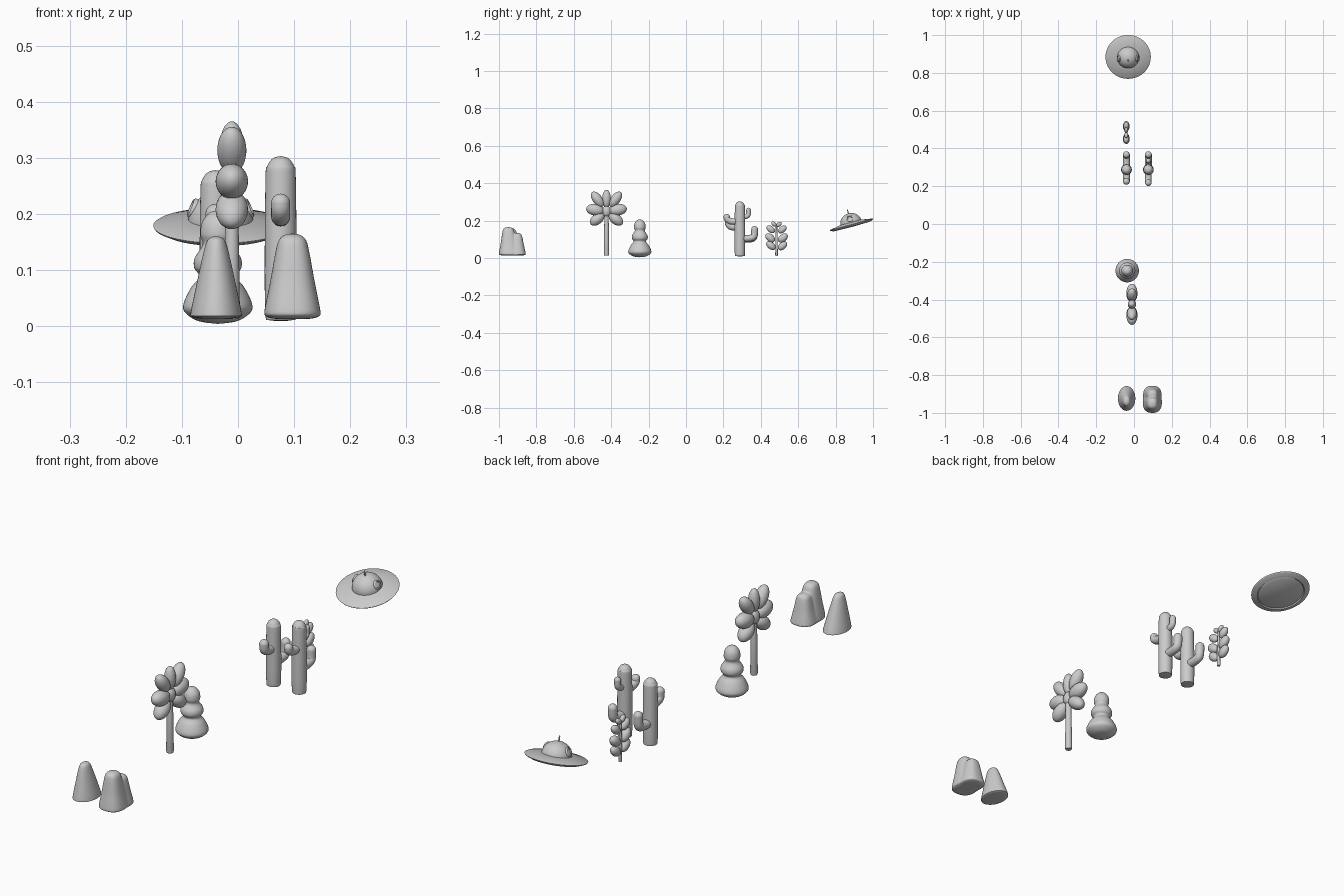
import bpy, bmesh, math
from mathutils import Vector, Matrix

if "Cube" in bpy.data.objects:
    bpy.data.objects.remove(bpy.data.objects["Cube"])


def finish(name, bm, angle=50):
    bmesh.ops.recalc_face_normals(bm, faces=bm.faces)
    me = bpy.data.meshes.new(name)
    bm.to_mesh(me)
    bm.free()
    ob = bpy.data.objects.new(name, me)
    bpy.context.collection.objects.link(ob)
    bpy.ops.object.select_all(action='DESELECT')
    ob.select_set(True)
    bpy.context.view_layer.objects.active = ob
    bpy.ops.object.shade_smooth_by_angle(angle=math.radians(angle))
    return ob


def smooth_profile(pts, steps=5):
    """Catmull-Rom through a few points."""
    v = [Vector(p) for p in pts]
    v = [v[0]] + v + [v[-1]]
    out = []
    for i in range(1, len(v) - 2):
        a, b, c, d = v[i - 1:i + 3]
        for k in range(steps):
            t = k / steps
            out.append(0.5 * (2 * b + (c - a) * t + (2 * a - 5 * b + 4 * c - d) * t * t
                              + (3 * b - a - 3 * c + d) * t ** 3))
    return out + [v[-1]]


def lathe(bm, prof, mat, seg=40, sx=1, sy=1, power=1, lean=0):
    """Closed turned shape; power < 1 squares the outline, lean shears it along y."""
    rings = []
    sq = lambda c: math.copysign(abs(c) ** power, c)
    for r, z in prof:
        rings.append([bm.verts.new(mat @ Vector((
            max(r, 0.0002) * sx * sq(math.cos(2 * math.pi * i / seg)),
            max(r, 0.0002) * sy * sq(math.sin(2 * math.pi * i / seg)) + lean * z, z))) for i in range(seg)])
    for a, b in zip(rings, rings[1:]):
        for i in range(seg):
            j = (i + 1) % seg
            bm.faces.new((a[i], a[j], b[j], b[i]))
    bm.faces.new(rings[0])
    bm.faces.new(rings[-1])


def blob(bm, c, size, angle=0):
    """Ellipsoid turned in the yz plane; angle measured from z towards +y."""
    m = Matrix.Translation(c) @ Matrix.Rotation(-angle, 4, 'X') @ Matrix.Diagonal((*size, 1))
    bmesh.ops.create_uvsphere(bm, u_segments=24, v_segments=16, radius=1, matrix=m)


def tube(bm, pts, r, seg=20):
    """Round-ended tube along a path in the yz plane."""
    p = smooth_profile(pts, 6)
    rings = []
    for i, q in enumerate(p):
        t = (p[min(i + 1, len(p) - 1)] - p[max(i - 1, 0)]).normalized()
        n = Vector((1, 0, 0)).cross(t)
        rings.append([bm.verts.new(q + r * (math.cos(a) * Vector((1, 0, 0)) + math.sin(a) * n))
                      for a in (2 * math.pi * k / seg for k in range(seg))])
    for a, b in zip(rings, rings[1:]):
        for i in range(seg):
            j = (i + 1) % seg
            bm.faces.new((a[i], a[j], b[j], b[i]))
    blob(bm, p[-1], (r, r, r))


T = Matrix.Translation

# Rock mounds: one single cone, one with a second lower peak
bm = bmesh.new()
cone = smooth_profile([(0.03, 0), (0.044, 0.003), (0.045, 0.012), (0.034, 0.065), (0.023, 0.115),
                       (0.016, 0.138), (0.007, 0.145), (0, 0.146)])
lathe(bm, cone, T((-0.039, -0.923, 0.014)), sy=1.42, lean=-0.1)
finish("rock_single", bm)

bm = bmesh.new()
peak = smooth_profile([(0.034, 0), (0.048, 0.005), (0.05, 0.014), (0.039, 0.07), (0.03, 0.12),
                       (0.024, 0.141), (0.013, 0.15), (0, 0.152)])
lathe(bm, peak, T((0.097, -0.943, 0.013)), sy=1.12, power=0.8, lean=-0.05)
side = [(r, z * 0.8) for r, z in peak]
lathe(bm, side, T((0.097, -0.908, 0.013)), sx=0.97, sy=1.02, power=0.8, lean=0.03)
ob = finish("rock_double", bm)
rm = ob.modifiers.new("merge", 'REMESH')
rm.mode, rm.voxel_size, rm.use_smooth_shade = 'VOXEL', 0.003, True
ob.modifiers.new("soften", 'SMOOTH').iterations = 6

# Palm: trunk and a fan of leaf blobs
px, py = -0.011, -0.425
bm = bmesh.new()
lathe(bm, [(0.0125, 0.013), (0.0145, 0.02), (0.0125, 0.15), (0.011, 0.26)], T((px, py, 0)), seg=24)
finish("palm_trunk", bm)
bm = bmesh.new()
blob(bm, (px, py, 0.25), (0.02, 0.024, 0.03))
blob(bm, (px, py, 0.317), (0.022, 0.023, 0.048))
for s in (-1, 1):
    for deg, dist, ln, w, th in ((36, 0.082, 0.048, 0.026, 0.026), (80, 0.062, 0.048, 0.031, 0.029),
                                 (128, 0.064, 0.044, 0.028, 0.029)):
        a = s * math.radians(deg)
        blob(bm, (px, py + dist * math.sin(a), 0.247 + dist * math.cos(a)), (th, w, ln), a)
finish("palm_leaves", bm)

# Tiered bush
bm = bmesh.new()
bush = smooth_profile([(0, 0.004), (0.035, 0.009), (0.058, 0.024), (0.061, 0.04), (0.048, 0.068),
                       (0.033, 0.088), (0.042, 0.104), (0.041, 0.122), (0.027, 0.145),
                       (0.031, 0.163), (0.028, 0.185), (0.015, 0.202), (0, 0.206)])
lathe(bm, bush, T((-0.036, -0.247, 0)), seg=48)
finish("tiered_bush", bm)

# Two cacti with upturned arms: (side, reach, elbow z, tip z, radius)
cy = 0.288
for name, x, top, arms in (
        ("tall_cactus", 0.076, 0.303, ((-1, 0.07, 0.195, 0.219, 0.017), (1, 0.079, 0.105, 0.153, 0.018),
                                       (1, 0.047, 0.22, 0.256, 0.013))),
        ("short_cactus", -0.04, 0.278, ((-1, 0.062, 0.165, 0.2, 0.018), (1, 0.079, 0.1, 0.153, 0.018)))):
    bm = bmesh.new()
    body = smooth_profile([(0, 0.009), (0.022, 0.011), (0.027, 0.02), (0.0285, 0.1), (0.027, top - 0.04),
                           (0.024, top - 0.018), (0.014, top - 0.004), (0, top)])
    lathe(bm, body, T((x, cy, 0)), seg=32)
    for s, reach, ez, tz, r in arms:
        tube(bm, [(x, cy, ez), (x, cy + s * reach * 0.65, ez + 0.001),
                  (x, cy + s * reach * 0.95, ez + 0.012), (x, cy + s * reach, tz)], r)
    finish(name, bm)

# Small leafy plant
lx, ly = -0.041, 0.484
bm = bmesh.new()
lathe(bm, [(0.006, 0.012), (0.007, 0.016), (0.005, 0.16), (0.004, 0.18)], T((lx, ly, 0)), seg=16)
finish("plant_stem", bm)
bm = bmesh.new()
for s, dy, z, ln, w in ((1, 0.032, 0.065, 0.029, 0.019), (-1, 0.03, 0.067, 0.029, 0.019),
                        (1, 0.034, 0.107, 0.03, 0.02), (-1, 0.034, 0.108, 0.03, 0.02),
                        (1, 0.031, 0.153, 0.026, 0.017), (-1, 0.031, 0.154, 0.026, 0.017),
                        (1, 0.013, 0.18, 0.017, 0.011), (-1, 0.014, 0.182, 0.016, 0.011)):
    blob(bm, (lx, ly + s * dy, z), (w * 0.9, w, ln), s * math.radians(50))
finish("plant_leaves", bm)

# Tilted flying saucer: disc with recessed underside, dome, portholes, antenna
M = T((-0.031, 0.885, 0.177)) @ Matrix.Rotation(math.radians(15), 4, 'X')
bm = bmesh.new()
lathe(bm, [(0, -0.011), (0.085, -0.009), (0.093, -0.005), (0.097, -0.009), (0.103, -0.008), (0.118, -0.001),
           (0.12, 0.002), (0.117, 0.004), (0.06, 0.014), (0, 0.016)], M, seg=64)
finish("saucer_disc", bm, 30)
bm = bmesh.new()
lathe(bm, [(0.058 * math.cos(t * math.pi / 28), 0.01 + 0.054 * math.sin(t * math.pi / 28)) for t in range(15)],
      M, seg=40)
finish("saucer_dome", bm)
for s, name in ((1, "right_porthole"), (-1, "left_porthole")):
    bm = bmesh.new()
    lathe(bm, [(0.011, -0.008), (0.018, -0.008), (0.018, 0.003), (0.016, 0.005), (0.013, 0.005),
               (0.011, 0.001), (0, 0.001)],
          M @ T((s * 0.049, 0, 0.034)) @ Matrix.Rotation(s * math.radians(66), 4, 'Y'), seg=28)
    finish(name, bm)
bm = bmesh.new()
lathe(bm, [(0.004, 0.058), (0.003, 0.068), (0.0025, 0.084), (0, 0.086)], M, seg=12)
finish("antenna", bm)
